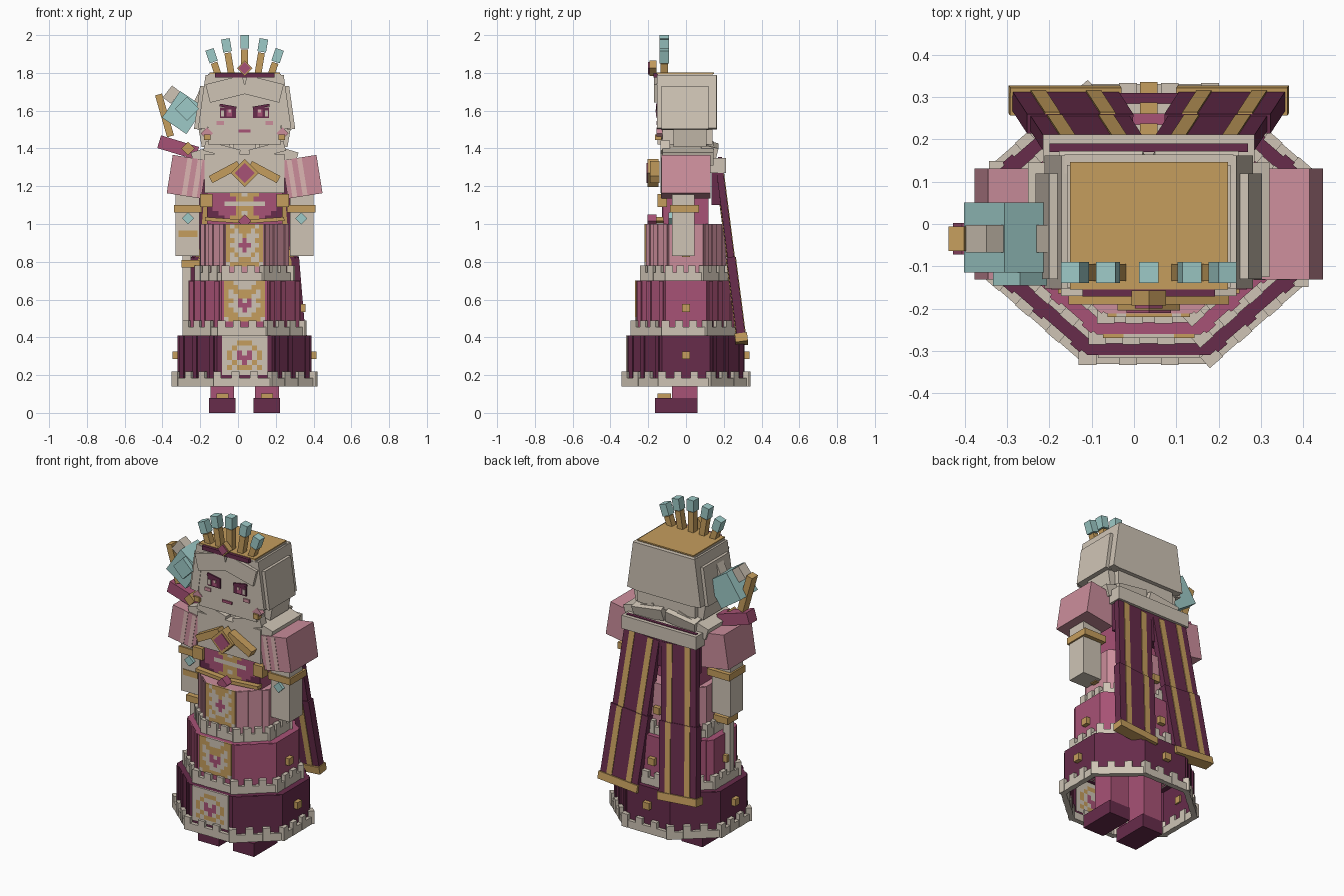
import bpy, bmesh, math
from mathutils import Matrix, Vector, Euler

if "Cube" in bpy.data.objects:
    bpy.data.objects.remove(bpy.data.objects["Cube"])

CX = 0.035  # body axis
R = math.radians


def material(name, col):
    m = bpy.data.materials.new(name)
    m.use_nodes = True
    m.diffuse_color = (*col, 1)
    m.node_tree.nodes["Principled BSDF"].inputs["Base Color"].default_value = (*col, 1)
    return m


STONE = material("stone", (0.62, 0.55, 0.46))
GOLD = material("gold", (0.56, 0.34, 0.11))
MAROON = material("maroon", (0.135, 0.025, 0.07))
MAGENTA = material("magenta", (0.39, 0.085, 0.18))
PINK = material("dusty pink", (0.60, 0.27, 0.33))
PALE = material("pale pink", (0.72, 0.47, 0.45))
TEAL = material("teal", (0.34, 0.59, 0.57))


def finish(name, bm, mats, matrix):
    me = bpy.data.meshes.new(name)
    bm.to_mesh(me)
    bm.free()
    for m in mats:
        me.materials.append(m)
    ob = bpy.data.objects.new(name, me)
    ob.matrix_world = Matrix.Translation((CX, 0, 0)) @ matrix
    bpy.context.collection.objects.link(ob)
    return ob


def box_m(name, mat, matrix, size):
    bm = bmesh.new()
    bmesh.ops.create_cube(bm, size=1, matrix=Matrix.Diagonal((*size, 1)))
    return finish(name, bm, [mat], matrix)


def rbox(name, mat, center, size, rx=0, ry=0, rz=0):
    rot = Euler((R(rx), R(ry), R(rz))).to_matrix().to_4x4()
    return box_m(name, mat, Matrix.Translation(center) @ rot, size)


def box(name, mat, x0, x1, y0, y1, z0, z1):
    return rbox(name, mat, ((x0 + x1) / 2, (y0 + y1) / 2, (z0 + z1) / 2),
                (abs(x1 - x0), y1 - y0, z1 - z0))


def sides():
    return ((1, "left_"), (-1, "right_"))


def pixel_panel(name, rows, w, z0, z1, y):
    """Thin front plate built from runs of coloured cells."""
    key = {"G": 0, "S": 1, "P": 2, "M": 3}
    bm = bmesh.new()
    cw, ch = w / len(rows[0]), (z1 - z0) / len(rows)
    for r, row in enumerate(rows):
        c = 0
        while c < len(row):
            e = c
            while e < len(row) and row[e] == row[c]:
                e += 1
            ctr = (-w / 2 + (c + e) / 2 * cw, y, z1 - (r + 0.5) * ch)
            mtx = Matrix.Translation(ctr) @ Matrix.Diagonal(((e - c) * cw, 0.009, ch, 1))
            vs = bmesh.ops.create_cube(bm, size=1, matrix=mtx)["verts"]
            for f in {f for v in vs for f in v.link_faces}:
                f.material_index = key[row[c]]
            c = e
    finish(name, bm, [GOLD, STONE, MAGENTA, MAROON], Matrix())


def octagon(ax, ay, fw, sh):
    return [(-fw, -ay), (fw, -ay), (ax, -sh), (ax, sh), (fw, ay), (-fw, ay), (-ax, sh), (-ax, -sh)]


def tier(name, mat, z0, z1, ax, ay, fw, sh, trim):
    """Eight-sided skirt tier, open below, with battlement trim, ribs and studs."""
    pts = octagon(ax, ay, fw, sh)
    bm = bmesh.new()
    lo = [bm.verts.new((x, y, z0)) for x, y in pts]
    hi = [bm.verts.new((x, y, z1)) for x, y in pts]
    bm.faces.new(hi)
    for i in range(8):
        j = (i + 1) % 8
        bm.faces.new((lo[i], lo[j], hi[j], hi[i]))
    finish(name, bm, [mat], Matrix())
    for i in range(8):
        a, b = Vector(pts[i]), Vector(pts[(i + 1) % 8])
        d = b - a
        ang = math.degrees(math.atan2(d.y, d.x))
        n = Vector((d.y, -d.x)).normalized()
        mid = (a + b) / 2 + n * 0.006
        rbox(name + "_trim", STONE, (*mid, trim + 0.022), (d.length + 0.02, 0.03, 0.045), rz=ang)
        for t in (0.0, 0.33, 0.67):
            p = a + d * t + n * 0.006
            rbox(name + "_battlement", STONE, (*p, trim + 0.04), (0.042, 0.034, 0.08), rz=ang)
        if i % 2:  # ribs on the slanted faces
            for t in (0.12, 0.45, 0.88):
                p = a + d * t
                rbox(name + "_rib", mat, (*p, (z0 + z1) / 2), (0.03, 0.014, z1 - z0 - 0.002), rz=ang)
        elif i:  # studs on sides and back
            p = (a + b) / 2 + n * 0.008
            rbox(name + "_stud", GOLD, (*p, z0 + 0.155), (0.042, 0.035, 0.042), rz=ang)


# Skirt
tier("lower_skirt", MAROON, 0.15, 0.41, 0.355, 0.31, 0.145, 0.128, 0.14)
tier("middle_skirt", MAGENTA, 0.40, 0.70, 0.298, 0.262, 0.122, 0.108, 0.41)
tier("upper_skirt", PINK, 0.69, 1.00, 0.235, 0.212, 0.102, 0.09, 0.70)
pixel_panel("upper_skirt_panel", ["GSGGGGGSG", "GGSGGGSGG", "GSSSGSSSG", "GGSSPSSGG", "GSSPPPSSG",
                                  "GGSSPSSGG", "GSGSSSGSG", "GSSGGGSSG", "SGGGGGGGS"], 0.196, 0.775, 1.0, -0.215)
pixel_panel("middle_skirt_panel", ["GGSSSSSGG", "GGGSSSGGG", "GSGGGGGSG", "GSSGGGSSG", "GGSPSPSGG",
                                   "GSSPPPSSG", "GGSSPSSGG", "GGGSSSGGG", "SGGGGGGGS"], 0.216, 0.485, 0.70, -0.265)
pixel_panel("lower_skirt_panel", ["SSSSSSSSS", "SSSGGGSSS", "SSGSSSGSS", "SGSPSPSGS", "SGSPPPSGS",
                                  "SSGSPSGSS", "SGSGGGSGS", "SSSSSSSSS"], 0.24, 0.20, 0.41, -0.313)

# Legs and shoes
for s, n in sides():
    c = s * 0.118
    box(n + "shoe", MAROON, c - 0.07, c + 0.07, -0.165, 0.06, 0, 0.08)
    box(n + "leg", MAGENTA, c - 0.063, c + 0.063, -0.075, 0.06, 0.08, 0.42)
    box(n + "shoe_buckle", GOLD, c - 0.032, c + 0.032, -0.15, -0.08, 0.08, 0.102)

# Torso
box("bodice", MAGENTA, -0.2, 0.2, -0.12, 0.12, 0.98, 1.18)
pixel_panel("bodice_front", ["PPPPGGSGGPPPP", "PPPPPGGGPPPPP", "PPPSSSSSSSPPP", "MPPPPGGGPPPPM",
                             "MMPPPGSGPPPMM", "MMMPGGGGGPMMM"], 0.4, 1.02, 1.17, -0.122)
box("chest", STONE, -0.212, 0.212, -0.135, 0.13, 1.165, 1.37)
for s, n in sides():
    rbox(n + "belt", GOLD, (s * 0.11, -0.14, 1.02), (0.2, 0.04, 0.02), ry=-s * 4)
    box(n + "bodice_clasp", GOLD, s * 0.17, s * 0.235, -0.15, -0.1, 1.09, 1.16)
    rbox(n + "chest_bar", GOLD, (s * 0.105, -0.165, 1.275), (0.17, 0.05, 0.042), ry=s * 28)
rbox("belt_jewel", MAGENTA, (0, -0.18, 1.015), (0.05, 0.05, 0.05), ry=45)
rbox("brooch_frame", GOLD, (0, -0.175, 1.27), (0.105, 0.06, 0.105), ry=45)
rbox("brooch_gem", MAGENTA, (0, -0.185, 1.27), (0.075, 0.05, 0.075), ry=45)
box("neck", STONE, -0.06, 0.06, -0.08, 0.08, 1.35, 1.44)

# Shoulder drape
for s, n in sides():
    rbox(n + "drape", STONE, (s * 0.175, 0.01, 1.375), (0.21, 0.27, 0.07), ry=s * 17)
    rbox(n + "collar_flap", STONE, (s * 0.12, -0.11, 1.39), (0.19, 0.05, 0.055), ry=-s * 15)
    rbox(n + "nape_flap", STONE, (s * 0.11, 0.12, 1.39), (0.2, 0.09, 0.07), rx=-14, ry=s * 8)

# Arms
for s, n in sides():
    rbox(n + "sleeve", PINK, (s * 0.305, 0, 1.25), (0.185, 0.262, 0.205), ry=-s * 9)
    for off in (-0.055, 0.0):
        q = Matrix.Translation((s * 0.305, 0, 1.25)) @ Matrix.Rotation(R(-s * 9), 4, 'Y')
        box_m(n + "sleeve_stripe", PALE, q @ Matrix.Translation((s * off, -0.129, 0)), (0.026, 0.008, 0.204))
    box(n + "forearm", STONE, s * 0.24, s * 0.365, -0.075, 0.045, 0.83, 1.16)
    box(n + "arm_band", GOLD, s * 0.225, s * 0.375, -0.085, 0.07, 1.06, 1.1)
    rbox(n + "cuff_gem", TEAL, (s * 0.3, -0.08, 1.03), (0.045, 0.025, 0.045), ry=45)
box("right_hand_plate", GOLD, -0.35, -0.25, -0.079, -0.07, 0.93, 0.965)

# Sceptre held in the right hand
box("sceptre_pole", STONE, -0.33, -0.285, -0.04, 0.0, 0.47, 0.83)
box("sceptre_grip", GOLD, -0.335, -0.24, -0.07, 0.03, 0.77, 0.81)
rbox("sceptre_base", MAGENTA, (-0.352, -0.035, 1.405), (0.21, 0.075, 0.07), ry=17)
rbox("sceptre_boss", GOLD, (-0.3, -0.06, 1.40), (0.05, 0.06, 0.05), ry=45)
rbox("sceptre_outer_claw", GOLD, (-0.424, -0.035, 1.575), (0.038, 0.057, 0.23), ry=-16)
rbox("sceptre_crystal", TEAL, (-0.325, -0.032, 1.59), (0.155, 0.165, 0.17), ry=34)
rbox("sceptre_crystal_face", TEAL, (-0.305, -0.09, 1.61), (0.09, 0.11, 0.09), ry=45)
rbox("sceptre_upper_claw", STONE, (-0.387, -0.035, 1.685), (0.055, 0.065, 0.08), ry=38)
rbox("sceptre_inner_claw", STONE, (-0.235, -0.035, 1.67), (0.04, 0.065, 0.11), ry=25)

# Head and hair
box("head", STONE, -0.193, 0.193, -0.15, 0.14, 1.42, 1.795)
box("hair_top", GOLD, -0.187, 0.187, -0.155, 0.147, 1.795, 1.803)
box("hair_back", STONE, -0.2, 0.2, 0.12, 0.165, 1.5, 1.79)
for s, n in sides():
    rbox(n + "hair_side", STONE, (s * 0.202, 0.005, 1.645), (0.05, 0.315, 0.285), ry=-s * 8)
    rbox(n + "hair_panel", STONE, (s * 0.232, -0.005, 1.615), (0.04, 0.25, 0.23), ry=-s * 8)
    rbox(n + "hair_lock", STONE, (s * 0.215, 0.022, 1.47), (0.045, 0.175, 0.12), ry=s * 10)
    rbox(n + "fringe", STONE, (s * 0.098, -0.155, 1.715), (0.2, 0.03, 0.1), ry=s * 14)
    rbox(n + "earring_jewel", PINK, (s * 0.2, -0.14, 1.48), (0.045, 0.03, 0.045), ry=45)
    box(n + "earring", GOLD, s * 0.18, s * 0.215, -0.165, -0.13, 1.445, 1.475)
    # Face details
    box(n + "eye", MAROON, s * 0.045, s * 0.13, -0.157, -0.149, 1.562, 1.618)
    box(n + "eye_white", STONE, s * 0.108, s * 0.125, -0.159, -0.151, 1.57, 1.6)
    box(n + "iris", MAGENTA, s * 0.068, s * 0.095, -0.159, -0.151, 1.57, 1.605)
    box(n + "eye_glint", PALE, s * 0.072, s * 0.086, -0.161, -0.153, 1.59, 1.605)
    rbox(n + "brow", MAROON, (s * 0.088, -0.155, 1.622), (0.09, 0.009, 0.014), ry=-s * 10)
    box(n + "cheek", PINK, s * 0.11, s * 0.15, -0.157, -0.149, 1.525, 1.545)
box("mouth", MAGENTA, -0.032, 0.032, -0.157, -0.149, 1.485, 1.5)

# Crown
box("headband", MAROON, -0.157, 0.157, -0.172, -0.145, 1.775, 1.8)
rbox("headband_frame", GOLD, (0, -0.175, 1.825), (0.058, 0.035, 0.058), ry=45)
rbox("headband_gem", MAGENTA, (0, -0.185, 1.825), (0.046, 0.03, 0.046), ry=45)
for i in range(-2, 3):
    tilt = i * 9.5
    top = 1.995 - 0.017 * i * i
    base = Matrix.Translation((i * 0.07, -0.115, 1.79)) @ Matrix.Rotation(R(tilt), 4, 'Y')
    h = top - 1.79
    box_m("crown_spike", GOLD, base @ Matrix.Translation((0, 0, (h - 0.07) / 2)), (0.036, 0.04, h - 0.07))
    box_m("crown_tip", TEAL, base @ Matrix.Translation((0, 0, h - 0.03)), (0.046, 0.05, 0.07))

# Cape: two splayed panels hanging from a yoke
box("cape_yoke", STONE, -0.25, 0.25, 0.13, 0.212, 1.27, 1.35)
box("cape_yoke_inlay", MAROON, -0.235, 0.235, 0.17, 0.19, 1.345, 1.354)
box("cape_top", MAROON, -0.235, 0.235, 0.135, 0.195, 1.1, 1.27)


def cape_piece(n, s, t0, t1, width, thick):
    top, bot = Vector((s * 0.125, 0.18, 1.26)), Vector((s * 0.2, 0.295, 0.37))
    a, b = top.lerp(bot, t0), top.lerp(bot, t1)
    z = (a - b).normalized()
    x = Vector((0, 1, 0)).cross(z).normalized()
    y = z.cross(x)
    m = Matrix.Translation((a + b) / 2) @ Matrix((x, y, z)).transposed().to_4x4()
    L = (a - b).length
    box_m(n + "cape", MAROON, m, (width, thick, L))
    for off in (-0.26, 0.26):
        for face in (-1, 1):
            box_m(n + "cape_stripe", GOLD, m @ Matrix.Translation((off * width, face * thick / 2, 0)),
                  (0.036, 0.008, L * 0.995))
    if t1 == 1:
        box_m(n + "cape_hem", GOLD, m @ Matrix.Translation((0, 0, -L / 2 + 0.02)), (width + 0.012, thick + 0.02, 0.045))


for s, n in sides():
    cape_piece(n, s, 0.0, 0.52, 0.235, 0.036)
    cape_piece(n, s, 0.5, 1.0, 0.252, 0.046)
